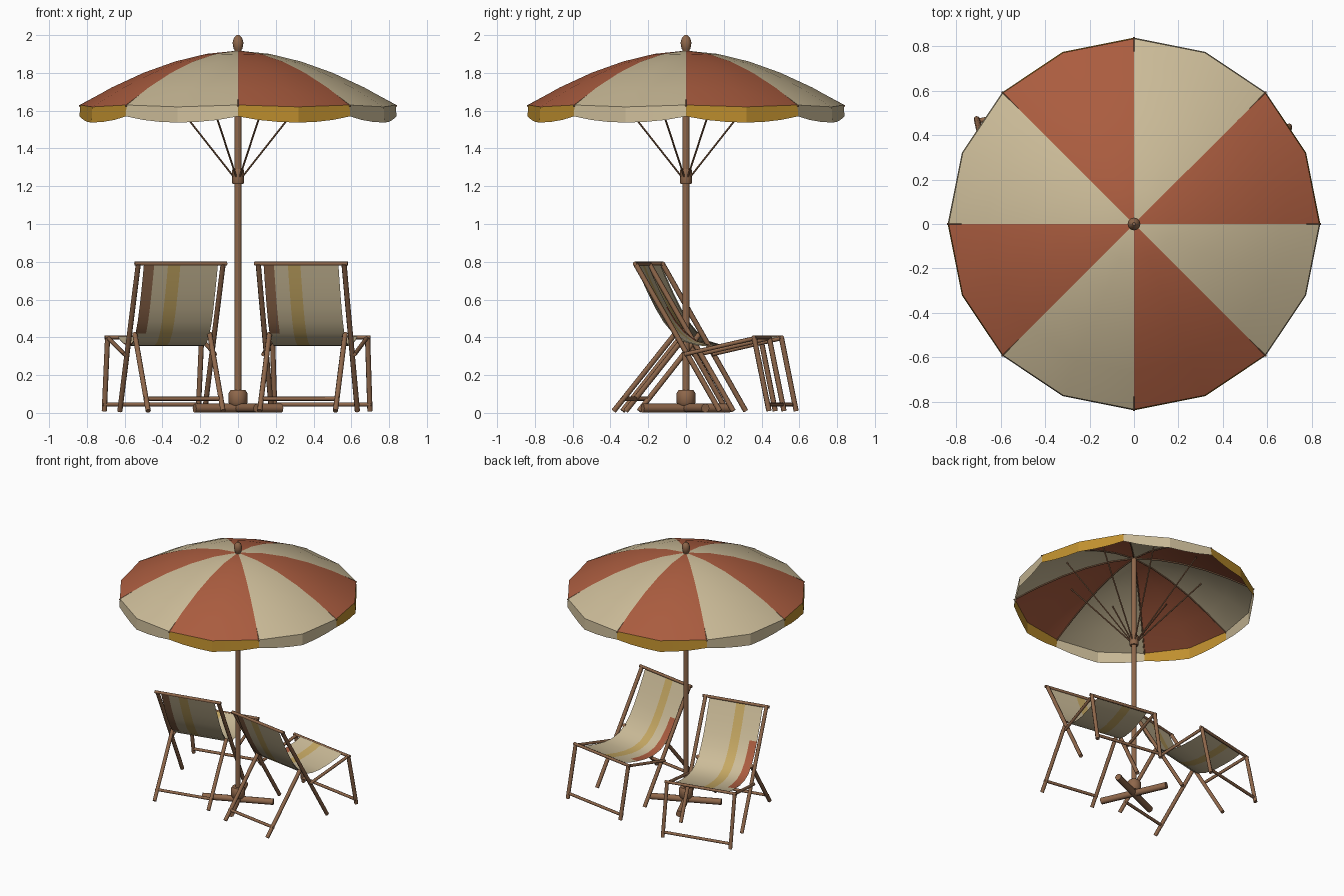
import bpy, bmesh, math
from mathutils import Vector, Matrix

if "Cube" in bpy.data.objects:
    bpy.data.objects.remove(bpy.data.objects["Cube"])


def material(name, rgb):
    m = bpy.data.materials.new(name)
    m.diffuse_color = (*rgb, 1)
    m.use_nodes = True
    m.node_tree.nodes["Principled BSDF"].inputs["Base Color"].default_value = m.diffuse_color
    return m


WOOD = material("wood", (.275, .137, .07))
CREAM = material("cream cloth", (.60, .50, .315))
RED = material("terracotta cloth", (.405, .108, .05))
YELLOW = material("mustard cloth", (.527, .279, .028))
PALE = material("pale yellow stripe", (.56, .39, .125))


def finish(name, bm, mats, matrix=None, angle=40):
    me = bpy.data.meshes.new(name)
    bm.to_mesh(me)
    bm.free()
    ob = bpy.data.objects.new(name, me)
    bpy.context.collection.objects.link(ob)
    for m in mats:
        me.materials.append(m)
    if matrix:
        ob.matrix_world = matrix
    bpy.ops.object.select_all(action='DESELECT')
    ob.select_set(True)
    bpy.context.view_layer.objects.active = ob
    bpy.ops.object.shade_smooth_by_angle(angle=math.radians(angle))
    return ob


def rod(bm, a, b, r, sides=8):
    a, b = Vector(a), Vector(b)
    d = b - a
    mat = Matrix.Translation((a + b) / 2) @ d.to_track_quat('Z', 'Y').to_matrix().to_4x4()
    bmesh.ops.create_cone(bm, cap_ends=True, segments=sides, radius1=r, radius2=r,
                          depth=d.length, matrix=mat)


def rods(name, pairs, r, mat, matrix=None, sides=8):
    bm = bmesh.new()
    for a, b in pairs:
        rod(bm, a, b, r, sides)
    return finish(name, bm, [mat], matrix, 50)


def polar(r, deg, z):
    t = math.radians(deg)
    return Vector((r * math.cos(t), r * math.sin(t), z))


def lathe(name, profile, mat, sides=12):
    bm = bmesh.new()
    rings = [[bm.verts.new(polar(r, 360 * i / sides, z)) for i in range(sides)] for r, z in profile]
    for a, b in zip(rings, rings[1:]):
        for i in range(sides):
            j = (i + 1) % sides
            bm.faces.new((a[i], a[j], b[j], b[i]))
    bm.faces.new(rings[0][::-1])
    bm.faces.new(rings[-1])
    return finish(name, bm, [mat])


# --- Umbrella pole, slider, finial and base ---
rods("pole", [((0, 0, .03), (0, 0, 1.92))], .019, WOOD, sides=12)
lathe("slider", [(.028, 1.212), (.031, 1.217), (.031, 1.285), (.028, 1.29)], WOOD)
lathe("finial", [(.012, 1.91), (.024, 1.93), (.029, 1.96), (.022, 1.985), (.008, 2.0)], WOOD)
lathe("base_block", [(.04, .04), (.05, .055), (.05, .105), (.04, .12)], WOOD)
rods("base_feet", [(polar(.252, a, .025), polar(.252, a + 180, .025)) for a in (24, 114)], .024, WOOD)

# --- Canopy: eight alternating panels, two facets each ---
RIM, TOP, DROP = .835, 1.918, .288


def dome(t):
    return TOP - DROP * t ** 1.75


bm = bmesh.new()
apex = bm.verts.new((0, 0, TOP))
steps = [.2, .4, .6, .8, 1]
rings = [[bm.verts.new(polar(RIM * t, 22.5 * i, dome(t) - (.01 * t if i % 2 else 0)))
          for i in range(16)] for t in steps]
for i in range(16):
    j = (i + 1) % 16
    faces = [bm.faces.new((apex, rings[0][i], rings[0][j]))]
    for a, b in zip(rings, rings[1:]):
        faces.append(bm.faces.new((a[i], b[i], b[j], a[j])))
    for f in faces:
        f.material_index = (i // 2) % 2
finish("canopy", bm, [RED, CREAM], angle=30)

# --- Scalloped valance ---
bm = bmesh.new()
upper, lower = [], []
SUB = 3
for i in range(16):
    p0 = polar(RIM, 22.5 * i, dome(1) - (.01 if i % 2 else 0))
    p1 = polar(RIM, 22.5 * (i + 1), dome(1) - (0 if i % 2 else .01))
    for k in range(SUB):
        p = p0.lerp(p1, k / SUB)
        s = ((i % 2) + k / SUB) / 2
        upper.append(bm.verts.new(p))
        lower.append(bm.verts.new((p.x * 1.005, p.y * 1.005,
                                   1.57 - .033 * math.sin(math.pi * s) ** .8)))
n = len(upper)
for i in range(n):
    j = (i + 1) % n
    f = bm.faces.new((upper[i], lower[i], lower[j], upper[j]))
    f.material_index = (i // (2 * SUB)) % 2
finish("valance", bm, [YELLOW, CREAM], angle=15)

# --- Ribs under the seams, and struts from the slider ---
ribs = []
for i in range(8):
    pts = [polar(RIM * t + (.006 if t == 1 else 0), 45 * i, dome(t) - .007) for t in [.02] + steps]
    ribs += list(zip(pts, pts[1:]))
rods("canopy_ribs", ribs, .005, WOOD, sides=5)
rods("struts", [(polar(.025, a, 1.25), polar(.49, a, 1.795))
                for a in [22.5 + 45 * i for i in range(8)]], .005, WOOD, sides=6)


# --- Deck chairs: x across, y forward, origin below the top bar ---
def chair(side, x, y, turn):
    M = Matrix.Translation((x, y, 0)) @ Matrix.Rotation(math.radians(turn), 4, 'Z')

    def pair(name, a, b, half, r=.014, half2=None):
        rods(side + name, [((s * half, *a), (s * (half2 or half), *b)) for s in (-1, 1)], r, WOOD, M)

    def bar(name, v, z, half, r=.011):
        rods(side + name, [((-half, v, z), (half, v, z))], r, WOOD, M)

    pair("_back_rails", (0, .79), (.452, .01), .23)
    pair("_prop_legs", (.21, .42), (-.12, .01), .203)
    pair("_seat_rails", (.265, .31), (.64, .395), .245, .011, .25)
    pair("_front_legs", (.64, .40), (.72, .01), .255)
    bar("_top_bar", 0, .79, .25)
    bar("_knee_bar", .64, .40, .27)
    bar("_front_low_bar", .71, .045, .265)
    bar("_back_low_bar", -.068, .075, .215)

    # sling cloth with lengthwise stripes, a front and a back layer
    path = [(-.004, .795), (.028, .72), (.065, .64), (.105, .56), (.15, .485), (.2, .425),
            (.26, .38), (.33, .36), (.41, .358), (.5, .37), (.58, .387), (.64, .408)]
    edges = [-.2, -.145, -.07, -.003, .1, .2]
    for layer, off in (("_front", 0), ("_back", -.004)):
        bm = bmesh.new()
        rows = [[bm.verts.new((u, v + off, z + off)) for u in edges] for v, z in path]
        for a, b in zip(rows, rows[1:]):
            for i in range(len(edges) - 1):
                f = bm.faces.new((a[i], b[i], b[i + 1], a[i + 1]))
                c = f.calc_center_median()
                if i == 2:
                    f.material_index = 2
                elif i == 0 and off:
                    f.material_index = 3 if c.z > .4 else 0
                elif i == 0:
                    f.material_index = 1 if c.z < .53 and c.y < .5 else 0
        finish(side + layer + "_sling", bm, [CREAM, RED, PALE, WOOD], M)


chair("left_chair", -.303, -.175, 12.5)
chair("right_chair", .334, -.232, -9)
